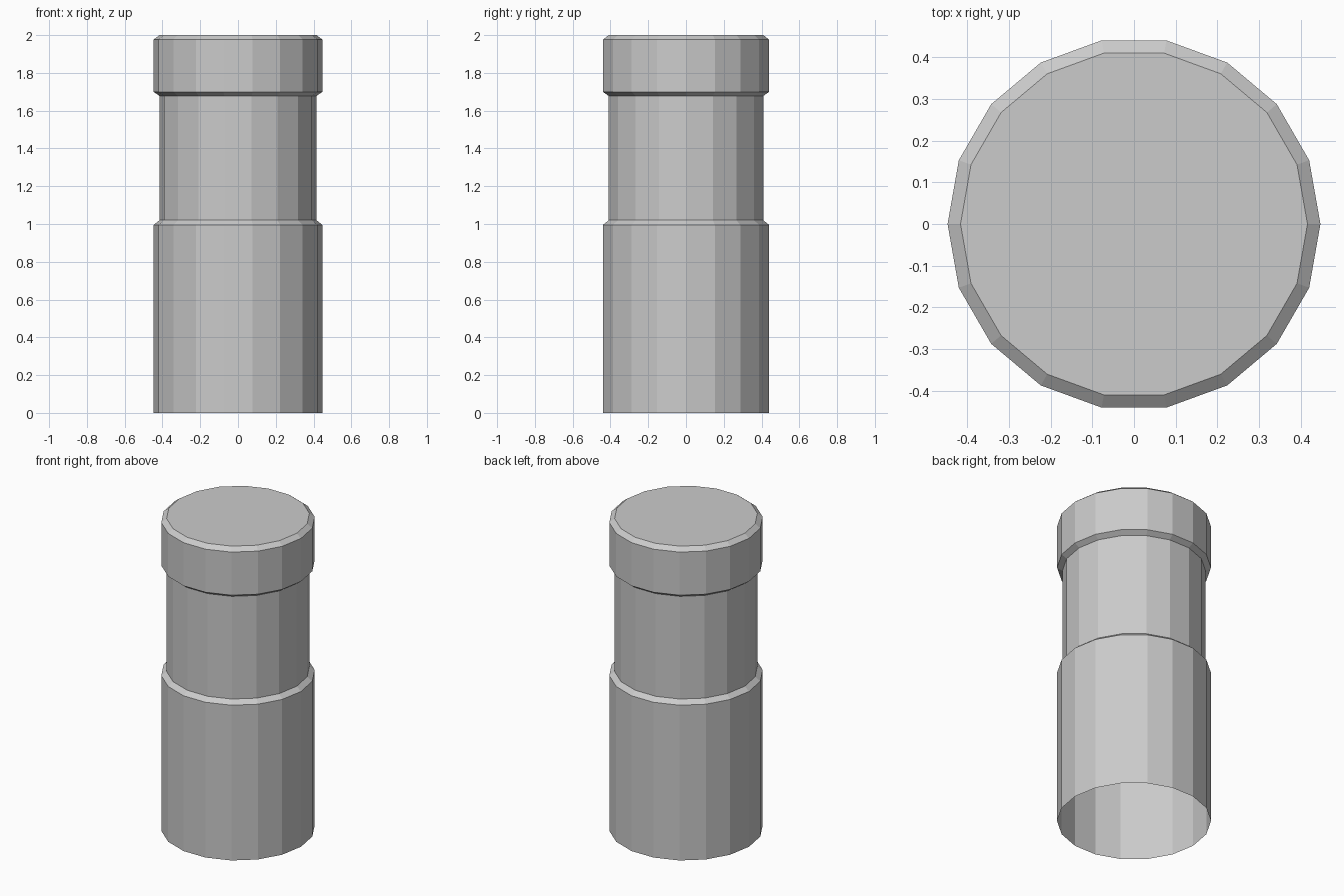
import bpy, bmesh
from math import cos, sin, tau

if "Cube" in bpy.data.objects:
    bpy.data.objects.remove(bpy.data.objects["Cube"])

SIDES = 18
R_OUTER, R_WAIST = 0.447, 0.416

# Half profile (radius, height) from the open base up to the capped top
PROFILE = [
    (R_OUTER, 0.0), (R_OUTER, 0.995),    # lower body
    (R_WAIST, 1.02), (R_WAIST, 1.678),   # narrow waist
    (R_OUTER, 1.70), (R_OUTER, 1.976),   # head
    (R_WAIST, 2.0),                      # top bevel
]


def lathe(name, profile, sides):
    """Revolve a profile around z, capping only the last ring."""
    bm = bmesh.new()
    rings = [[bm.verts.new((r * cos(tau * i / sides), r * sin(tau * i / sides), z))
              for i in range(sides)] for r, z in profile]
    for low, high in zip(rings, rings[1:]):
        for i in range(sides):
            j = (i + 1) % sides
            bm.faces.new((low[i], low[j], high[j], high[i]))
    bm.faces.new(rings[-1])
    mesh = bpy.data.meshes.new(name)
    bm.to_mesh(mesh)
    bm.free()
    obj = bpy.data.objects.new(name, mesh)
    bpy.context.collection.objects.link(obj)
    return obj


# Flat-shaded post, hollow and open underneath
lathe("stepped_post", PROFILE, SIDES)
